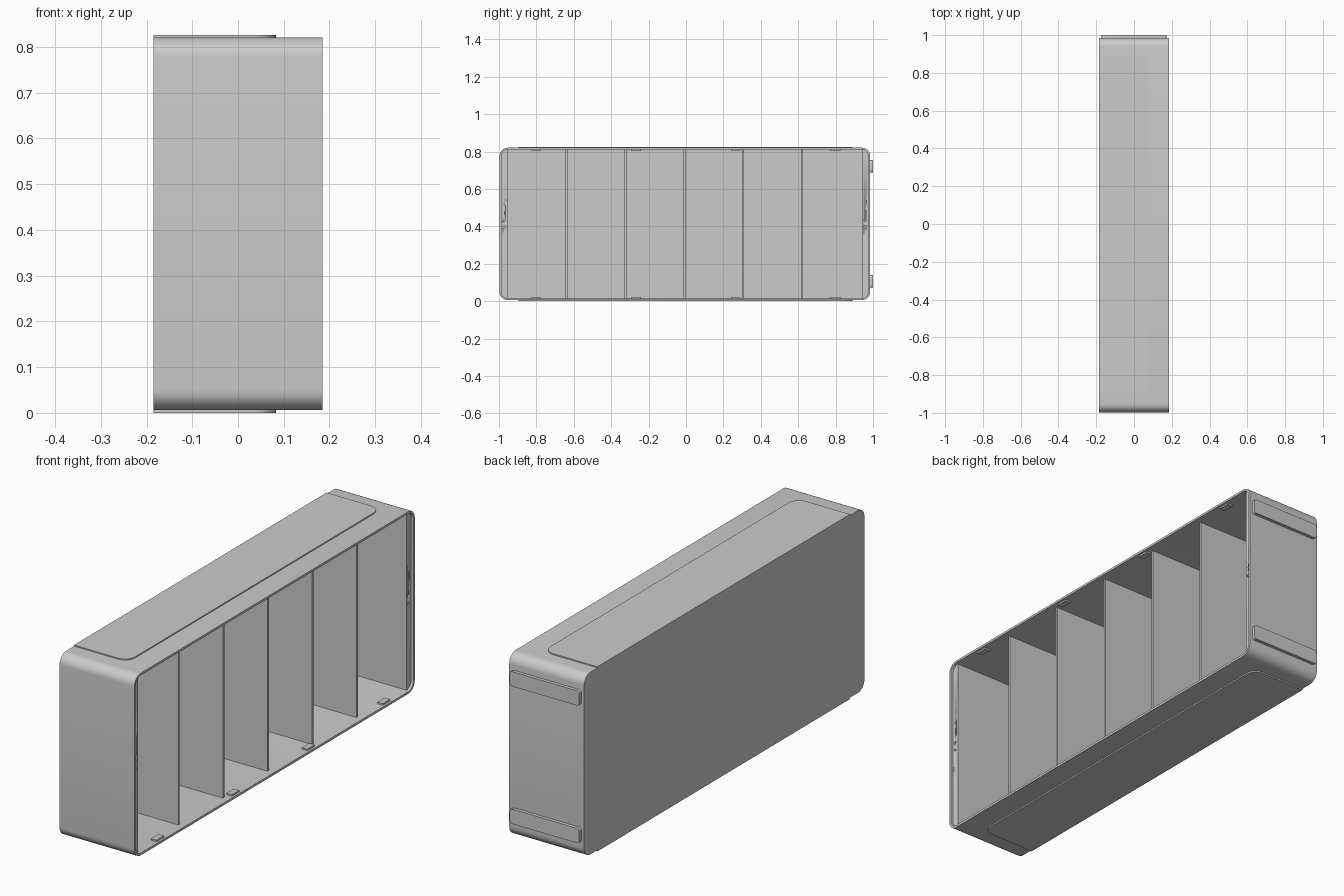
import bpy, bmesh, math
from mathutils import Vector

if "Cube" in bpy.data.objects:
    bpy.data.objects.remove(bpy.data.objects["Cube"])

gray = bpy.data.materials.new("light gray")
gray.diffuse_color = (0.6, 0.6, 0.6, 1)
gray.use_nodes = True
gray.node_tree.nodes["Principled BSDF"].inputs["Base Color"].default_value = gray.diffuse_color

# overall sizes of the shelf box
X = 0.185
Y0, Y1, Z0, Z1 = -0.997, 0.985, 0.006, 0.821
WALL = 0.01
RADIUS = 0.045


def rounded(a0, a1, b0, b1, radii, steps=8):
    """Rounded rectangle outline; radii start at the (a1, b1) corner, counterclockwise."""
    corners = [(a1, b1, -1, -1), (a0, b1, 1, -1), (a0, b0, 1, 1), (a1, b0, -1, 1)]
    pts = []
    for i, ((a, b, sa, sb), r) in enumerate(zip(corners, radii)):
        if r == 0:
            pts.append((a, b))
            continue
        for k in range(steps + 1):
            t = math.pi / 2 * (i + k / steps)
            pts.append((a + sa * r + r * math.cos(t), b + sb * r + r * math.sin(t)))
    return pts


def finish(bm, name):
    bmesh.ops.recalc_face_normals(bm, faces=bm.faces[:])
    me = bpy.data.meshes.new(name)
    bm.to_mesh(me)
    bm.free()
    me.materials.append(gray)
    ob = bpy.data.objects.new(name, me)
    bpy.context.collection.objects.link(ob)
    bpy.ops.object.select_all(action='DESELECT')
    bpy.context.view_layer.objects.active = ob
    ob.select_set(True)
    bpy.ops.object.shade_smooth_by_angle(angle=math.radians(30))
    return ob


def prism(name, pts, lo, hi, axis):
    """Extrude a 2D outline along an axis."""
    def place(p, d):
        q = list(p)
        q.insert(axis, d)
        return Vector(q)
    bm = bmesh.new()
    low = [bm.verts.new(place(p, lo)) for p in pts]
    top = [bm.verts.new(place(p, hi)) for p in pts]
    bm.faces.new(low)
    bm.faces.new(top)
    for i in range(len(pts)):
        j = (i + 1) % len(pts)
        bm.faces.new((low[i], low[j], top[j], top[i]))
    return finish(bm, name)


def box(name, x0, x1, y0, y1, z0, z1):
    return prism(name, [(x0, y0), (x1, y0), (x1, y1), (x0, y1)], z0, z1, 2)


# shell: rounded tray open toward +x
outer = rounded(Y0, Y1, Z0, Z1, [RADIUS] * 4)
inner = rounded(Y0 + WALL, Y1 - WALL, Z0 + WALL, Z1 - WALL, [RADIUS - WALL] * 4)
bm = bmesh.new()
loops = [[bm.verts.new((x, *p)) for p in pts] for pts, x in
         ((outer, -X), (outer, X), (inner, X), (inner, -X + WALL))]
for a, b in zip(loops, loops[1:]):
    for i in range(len(a)):
        j = (i + 1) % len(a)
        bm.faces.new((a[i], a[j], b[j], b[i]))
bm.faces.new(loops[0])
bm.faces.new(loops[-1])
finish(bm, "shell")

# end fillers: inner end panels with a front strip holding two screw holes
for label, edge, side, hole_y in (("front", -0.955, -1, -0.973), ("back", 0.945, 1, 0.957)):
    cap = [p for p in inner if p[0] * side > edge * side]
    ends = [(edge, Z1 - WALL), (edge, Z0 + WALL)]
    if side > 0:    # the outline wraps around at the +y end
        cap = sorted(cap, key=lambda p: p[1])
        cap += ends
    else:
        cap = sorted(cap, key=lambda p: -p[1])
        cap += ends[::-1]
    filler = prism(label + "_end_panel", cap, -X + WALL, X - 0.012, 0)
    for n, z in enumerate((0.397, 0.433)):
        ring = [(hole_y + 0.006 * math.cos(k * math.pi / 6), z + 0.006 * math.sin(k * math.pi / 6))
                for k in range(12)]
        cutter = prism(f"{label}_hole_cutter_{n}", ring, X - 0.04, X + 0.02, 0)
        cutter.hide_render = True
        cutter.hide_set(True)
        mod = filler.modifiers.new("screw_hole", 'BOOLEAN')
        mod.operation = 'DIFFERENCE'
        mod.solver = 'EXACT'
        mod.object = cutter
        bpy.context.view_layer.objects.active = filler
        bpy.ops.object.modifier_apply(modifier=mod.name)
        bpy.data.objects.remove(cutter, do_unlink=True)

# dividers
for i in range(5):
    y = -0.638 + i * 0.3145
    box(f"divider_{i + 1}", -X + WALL, X - 0.03, y - 0.005, y + 0.005, Z0 + WALL, Z1 - WALL)

# small door catches along the floor and the ceiling
for i in range(4):
    y = -0.8 + i * 0.533
    box(f"floor_catch_{i + 1}", 0.148, 0.175, y - 0.026, y + 0.026, Z0 + WALL, Z0 + WALL + 0.007)
    box(f"ceiling_catch_{i + 1}", 0.148, 0.175, y - 0.026, y + 0.026, Z1 - WALL - 0.007, Z1 - WALL)

# thin raised pads on the top and the bottom, rounded at their open-side corners
pad = rounded(-X, 0.083, -0.895, 0.89, [0.05, 0, 0, 0.05])
prism("top_pad", pad, Z1, Z1 + 0.005, 2)
prism("bottom_pad", pad, 0, Z0, 2)

# two feet bars on the +y end
for name, z in (("lower_foot", 0.073), ("upper_foot", 0.688)):
    bar = rounded(-0.172, 0.172, z, z + 0.066, [0.012] * 4, 4)
    prism(name, bar, Y1, 1.0, 1)
